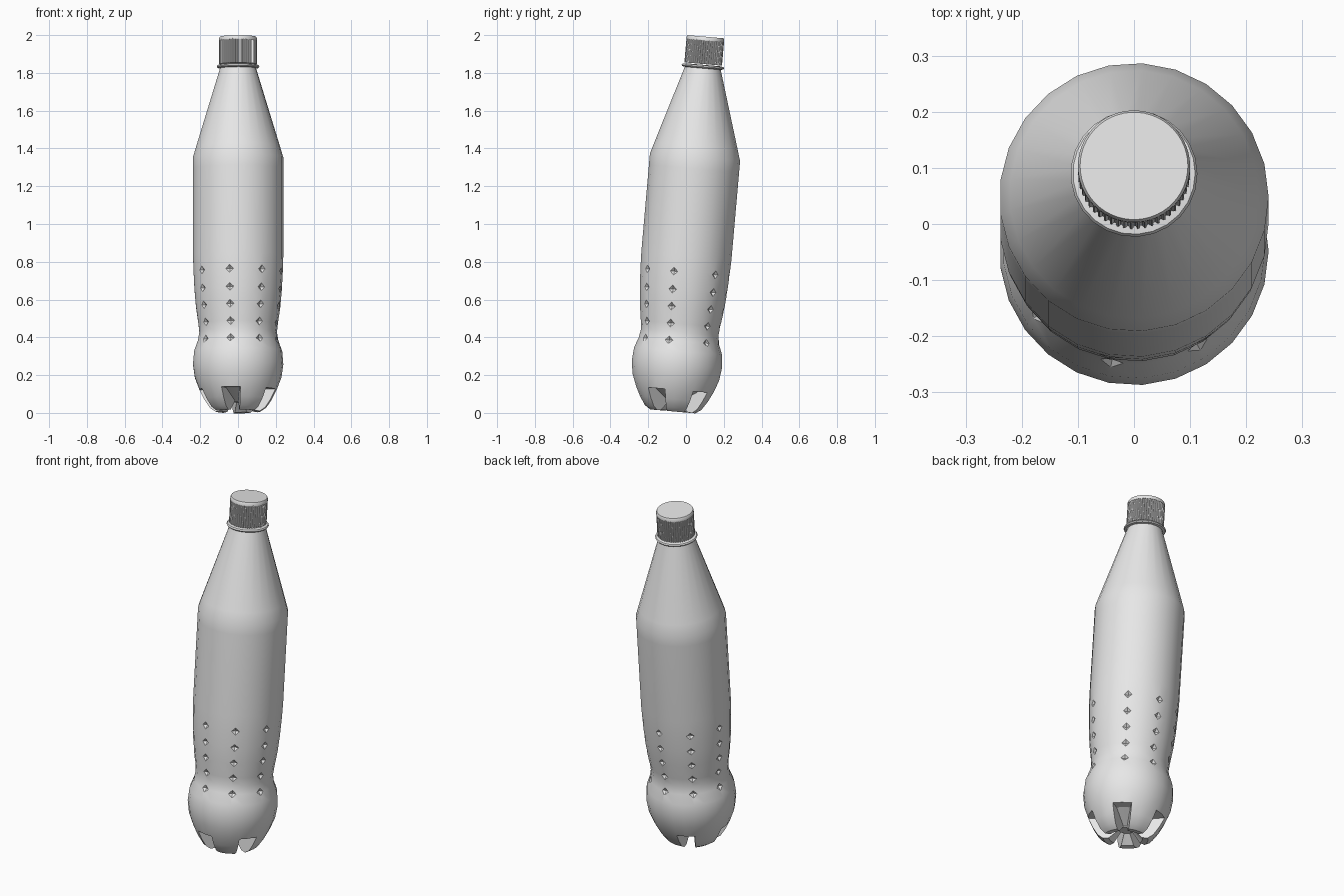
import bpy, bmesh
from math import sin, cos, tau, radians
from mathutils import Matrix, Vector

cube = bpy.data.objects.get("Cube")
if cube:
    bpy.data.objects.remove(cube, do_unlink=True)

SIDES = 25
LEAN = Matrix.Translation((0, -0.07, 0.008)) @ Matrix.Rotation(radians(-5), 4, 'X')

grey = bpy.data.materials.new("plain grey")
grey.use_nodes = True
grey.diffuse_color = (0.8, 0.8, 0.8, 1)
grey.node_tree.nodes["Principled BSDF"].inputs["Base Color"].default_value = (0.8, 0.8, 0.8, 1)


def lathe(bm, profile, sides, groove=0.0):
    """Rings of (radius, height); groove lowers every second pair of points."""
    rings = []
    for r, h in profile:
        ring = []
        for k in range(sides):
            a = tau * k / sides
            rr = r - (groove if k % 4 > 1 else 0)
            ring.append(bm.verts.new((rr * cos(a), rr * sin(a), h)))
        rings.append(ring)
    faces = {}
    for i in range(len(rings) - 1):
        lo, hi = rings[i], rings[i + 1]
        for k in range(sides):
            n = (k + 1) % sides
            faces[i, k] = bm.faces.new((lo[k], lo[n], hi[n], hi[k]))
    return rings, faces


def finish(bm, name):
    bmesh.ops.recalc_face_normals(bm, faces=bm.faces[:])
    bm.transform(LEAN)
    mesh = bpy.data.meshes.new(name)
    bm.to_mesh(mesh)
    bm.free()
    mesh.materials.append(grey)
    ob = bpy.data.objects.new(name, mesh)
    bpy.context.collection.objects.link(ob)
    bpy.ops.object.select_all(action='DESELECT')
    ob.select_set(True)
    bpy.context.view_layer.objects.active = ob
    bpy.ops.object.shade_smooth_by_angle(angle=radians(28))
    return ob


# Bottle body, from the raised hub under the base to the neck
bm = bmesh.new()
dimple_heights = [0.375, 0.465, 0.555, 0.645, 0.74]
foot = [(0.04, 0.05), (0.09, 0.003), (0.12, 0), (0.15, 0.02), (0.18, 0.065), (0.205, 0.115)]
belly = [(0.23, 0.18), (0.24, 0.25), (0.234, 0.32)]
waist = [(0.214, 0.375), (0.206, 0.42), (0.211, 0.465), (0.224, 0.555), (0.232, 0.645), (0.237, 0.74)]
upper = [(0.24, 0.83), (0.24, 1.29), (0.24, 1.35), (0.222, 1.41), (0.095, 1.825)]
profile = foot + belly + waist + upper
rings, faces = lathe(bm, profile, SIDES)
bm.faces.new(rings[0])
bm.faces.new(rings[-1])

# Five notches between the feet
for k in range(3, SIDES, 5):
    cut = [faces[i, c] for i in range(len(foot) - 1) for c in (k - 1, k)]
    new = bmesh.ops.extrude_face_region(bm, geom=cut)["geom"]
    for v in [g for g in new if isinstance(g, bmesh.types.BMVert)]:
        r = v.co.xy.length
        depth = (r - 0.04) / 0.165
        scale = (0.04 + (r - 0.04) * 0.65) / r
        v.co = Vector((v.co.x * scale, v.co.y * scale, 0.055 + 0.06 * depth))
    left = [f for f in cut if f.is_valid]
    if left:
        bmesh.ops.delete(bm, geom=left, context='FACES')

# Rows of small dimples around the waist
spots = [ring[k] for ring, (r, h) in zip(rings, profile) if h in dimple_heights
         for k in range(3, SIDES, 3)]
diamonds = bmesh.ops.bevel(bm, geom=spots, offset=0.021, segments=1, profile=0.5,
                           affect='VERTICES', clamp_overlap=True)["faces"]
for v in bmesh.ops.poke(bm, faces=diamonds)["verts"]:
    v.co -= Vector((v.co.x, v.co.y, 0)).normalized() * 0.014
finish(bm, "bottle_body")

# Collar under the cap
bm = bmesh.new()
rings, _ = lathe(bm, [(0.09, 1.822), (0.109, 1.826), (0.113, 1.832), (0.109, 1.839), (0.09, 1.842)], SIDES)
bm.faces.new(rings[0])
bm.faces.new(rings[-1])
finish(bm, "neck_collar")

# Ribbed screw cap
bm = bmesh.new()
rings, _ = lathe(bm, [(0.1, 1.846), (0.1, 1.975)], 200, groove=0.005)
bm.faces.new(rings[0])
bm.faces.new(rings[-1])
finish(bm, "cap_ribs")

# Smooth rim and lid
bm = bmesh.new()
rings, _ = lathe(bm, [(0.1, 1.97), (0.1, 1.983), (0.096, 1.991)], 50)
bm.faces.new(rings[0])
bm.faces.new(rings[-1])
finish(bm, "cap_lid")
